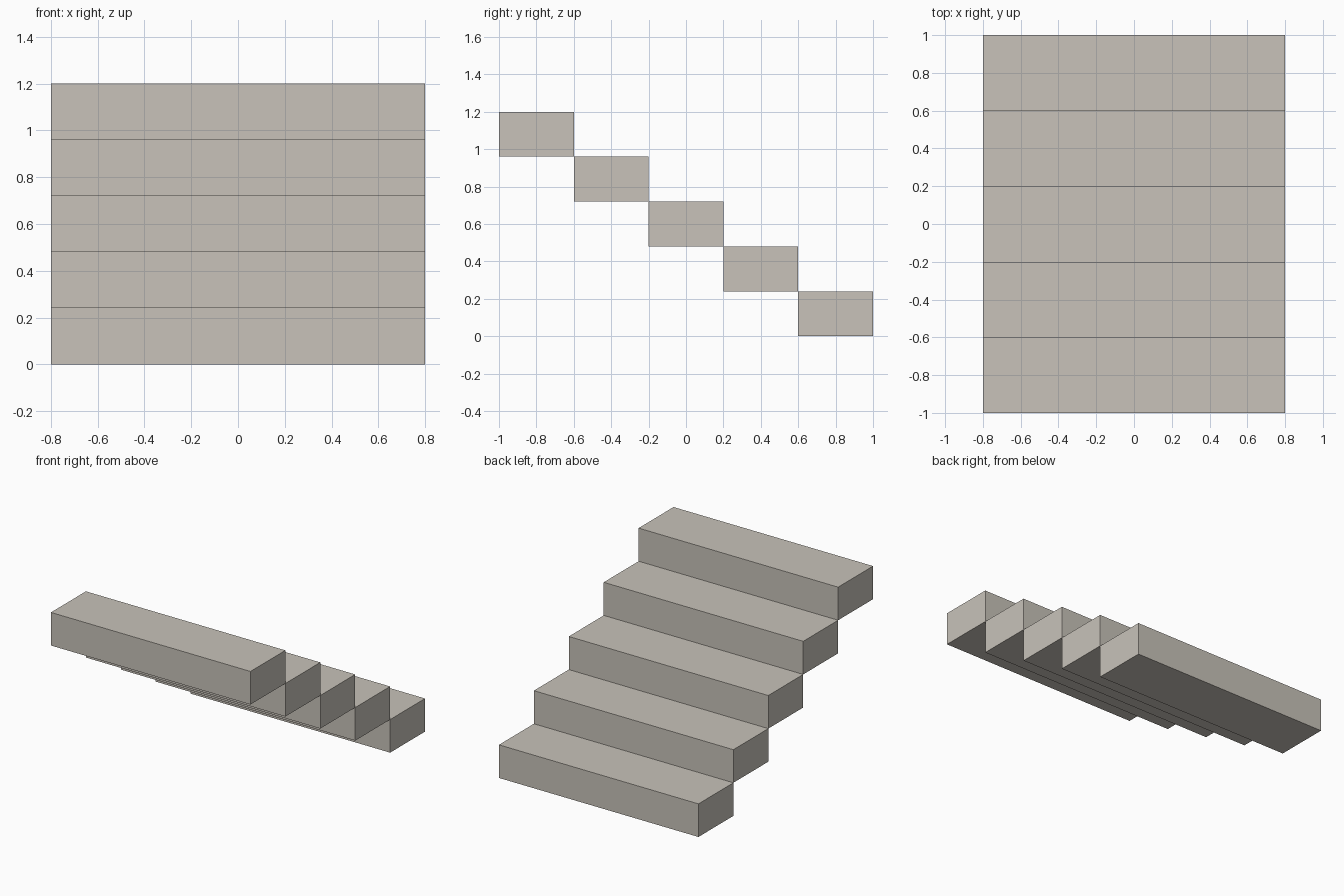
import bpy
import bmesh
from mathutils import Matrix

cube = bpy.data.objects.get("Cube")
if cube:
    bpy.data.objects.remove(cube, do_unlink=True)

STEPS = 5
WIDTH, DEPTH, HEIGHT = 1.6, 0.4, 0.24

# Warm grey stone
stone = bpy.data.materials.new("warm_grey_stone")
colour = (0.58, 0.545, 0.49, 1)
stone.diffuse_color = colour
stone.use_nodes = True
stone.node_tree.nodes["Principled BSDF"].inputs["Base Color"].default_value = colour


def add_block(name, centre, size):
    bm = bmesh.new()
    bmesh.ops.create_cube(bm, size=1, matrix=Matrix.Diagonal((*size, 1)))
    mesh = bpy.data.meshes.new(name)
    bm.to_mesh(mesh)
    bm.free()
    mesh.materials.append(stone)
    block = bpy.data.objects.new(name, mesh)
    block.location = centre
    bpy.context.collection.objects.link(block)


# Solid steps rising from the back to the front, touching edge to edge
for i in range(STEPS):
    y = ((STEPS - 1) / 2 - i) * DEPTH
    z = (i + 0.5) * HEIGHT
    add_block(f"step_{i + 1}", (0, y, z), (WIDTH, DEPTH, HEIGHT))
